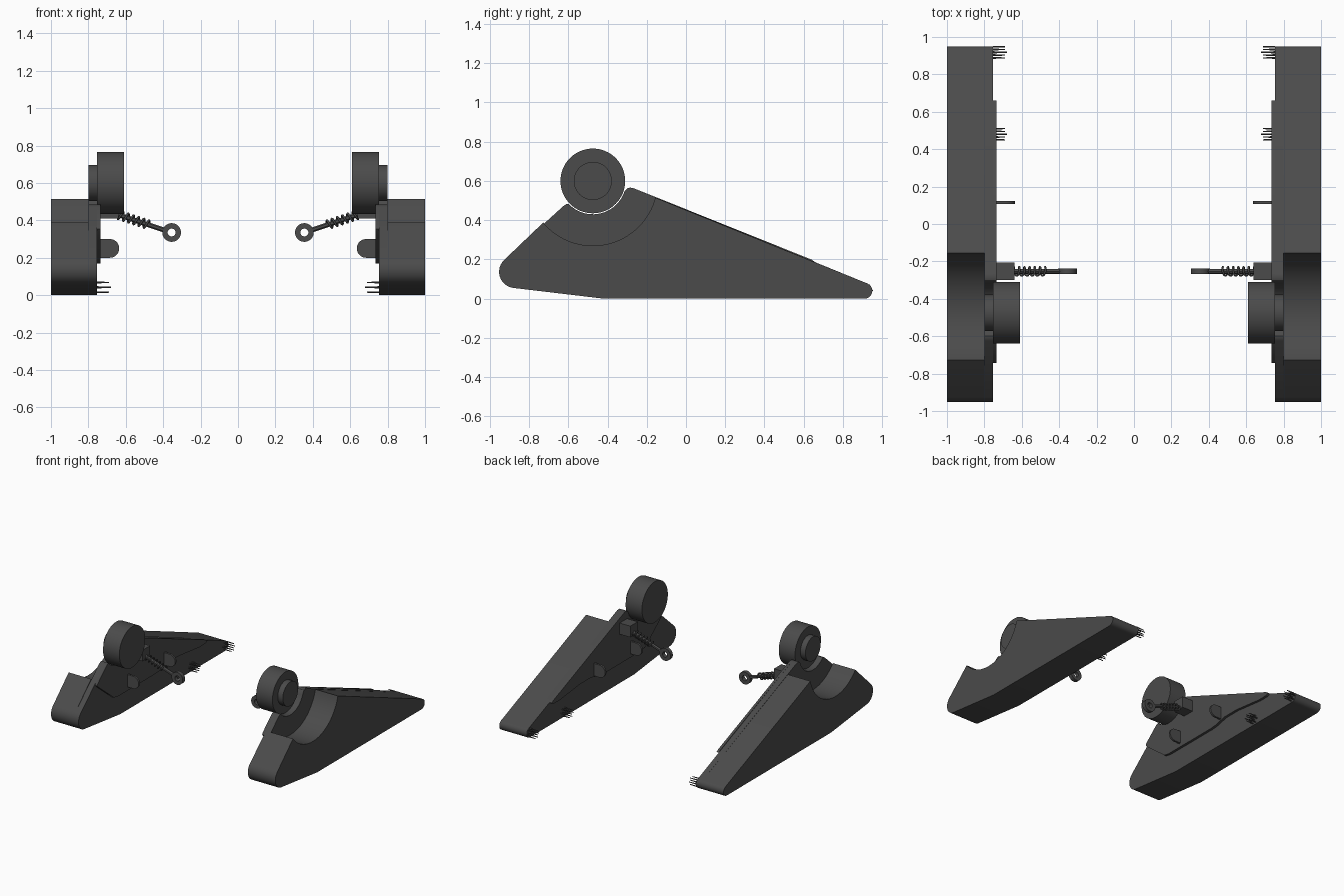
import bpy, bmesh, math
from mathutils import Vector

if "Cube" in bpy.data.objects:
    bpy.data.objects.remove(bpy.data.objects["Cube"])

dark = bpy.data.materials.new("dark_grey")
dark.diffuse_color = (0.07, 0.07, 0.07, 1)
dark.use_nodes = True
dark.node_tree.nodes["Principled BSDF"].inputs["Base Color"].default_value = dark.diffuse_color

WY, WZ = -0.475, 0.60      # wheel centre


def finish(obj):
    """Assign the colour and mirror the part to the other pod."""
    obj.data.materials.append(dark)
    m = obj.modifiers.new("mirror", 'MIRROR')
    m.use_mirror_merge = False


def add_mesh(name, bm):
    bmesh.ops.recalc_face_normals(bm, faces=bm.faces)
    me = bpy.data.meshes.new(name)
    bm.to_mesh(me)
    bm.free()
    obj = bpy.data.objects.new(name, me)
    bpy.context.collection.objects.link(obj)
    finish(obj)
    bpy.ops.object.select_all(action='DESELECT')
    obj.select_set(True)
    bpy.context.view_layer.objects.active = obj
    bpy.ops.object.shade_smooth_by_angle(angle=math.radians(30))
    return obj


def prism(bm, pts, a, b, place):
    """Extrude a 2D outline from a to b; place(u, v, w) gives the 3D point."""
    face = bm.faces.new([bm.verts.new(place(u, v, a)) for u, v in pts])
    res = bmesh.ops.extrude_face_region(bm, geom=[face])
    shift = Vector(place(0, 0, b)) - Vector(place(0, 0, a))
    verts = [g for g in res["geom"] if isinstance(g, bmesh.types.BMVert)]
    bmesh.ops.translate(bm, verts=verts, vec=shift)


def side(u, v, w):         # outline in y, z
    return (w, u, v)


def facing(u, v, w):       # outline in x, z
    return (u, w, v)


def rod(bm, p, q, r1, r2=None, seg=12):
    p, q = Vector(p), Vector(q)
    d = q - p
    mat = d.to_track_quat('Z', 'Y').to_matrix().to_4x4()
    mat.translation = (p + q) / 2
    bmesh.ops.create_cone(bm, cap_ends=True, segments=seg, radius1=r1,
                          radius2=r1 if r2 is None else r2, depth=d.length, matrix=mat)


def arc(cy, cz, r, a0, a1, n):
    out = []
    for i in range(n + 1):
        a = math.radians(a0 + (a1 - a0) * i / n)
        out.append((cy + r * math.cos(a), cz + r * math.sin(a)))
    return out


# Shared outline pieces: rounded nose, flat base and rounded tail
tail = arc(0.91, 0.04, 0.04, 68, -90, 10)
nose = arc(-0.87, 0.137, 0.083, 264, 133, 12)
base = tail + [(-0.42, 0.0)] + nose
notch = ([(-0.625, 0.472), (-0.61, 0.482), (-0.598, 0.484)]
         + arc(WY, WZ, 0.17, 226, 342, 20)
         + [(-0.30, 0.562), (-0.285, 0.566), (-0.265, 0.562)])

# Outer body with the wide wheel recess
bm = bmesh.new()
prism(bm, base + arc(WY, WZ, 0.33, 220, 345, 32), 0.80, 1.0, side)
add_mesh("outer_body", bm)

# Inner wall that cradles the wheel
bm = bmesh.new()
prism(bm, base + notch, 0.755, 0.80, side)
add_mesh("inner_wall", bm)

# Raised panel on the inner wall
bm = bmesh.new()
panel = [(0.64, 0.199), (0.66, 0.185), (0.64, 0.172), (0.56, 0.17), (0.30, 0.20),
         (0.16, 0.20), (0.06, 0.175), (0.0, 0.17), (-0.48, 0.17), (-0.53, 0.18),
         (-0.73, 0.34), (-0.742, 0.355), (-0.735, 0.371)]
prism(bm, panel + notch, 0.735, 0.755, side)
add_mesh("inner_panel", bm)

# Wheel and hub
bm = bmesh.new()
rod(bm, (0.61, WY, WZ), (0.755, WY, WZ), 0.165, seg=64)
add_mesh("wheel", bm)
bm = bmesh.new()
rod(bm, (0.755, WY, WZ), (0.80, WY, WZ), 0.097, seg=48)
add_mesh("wheel_hub", bm)

# Rounded fins on the panel
bm = bmesh.new()
for y in (0.115, -0.35):
    fin = [(0.735, 0.30)] + arc(0.685, 0.25, 0.05, 90, 270, 16) + [(0.735, 0.20)]
    prism(bm, fin, y - 0.008, y + 0.008, facing)
add_mesh("fins", bm)

# Clusters of contact pins
bm = bmesh.new()
for y, z in ((0.918, 0.042), (0.48, 0.042)):
    rod(bm, (0.755, y, z), (0.68, y, z), 0.006, 0.003, 8)
    for py, pz in arc(y, z, 0.03, 0, 300, 5):
        rod(bm, (0.755, py, pz), (0.69, py, pz), 0.005, 0.003, 8)
add_mesh("contact_pins", bm)

# Mount block, strut and end eye
SY = -0.253
bm = bmesh.new()
prism(bm, [(0.64, 0.41), (0.74, 0.41), (0.74, 0.50), (0.64, 0.50)], -0.30, -0.205, facing)
add_mesh("strut_mount", bm)

start, end = Vector((0.66, SY, 0.437)), Vector((0.355, SY, 0.335))
axis = (end - start).normalized()
bm = bmesh.new()
rod(bm, start, end - axis * 0.035, 0.013)
add_mesh("strut_rod", bm)

bm = bmesh.new()
loops = [[bm.verts.new((x, y, z)) for x, z in arc(end.x, end.z, r, 0, 348.75, 31)]
         for r, y in ((0.05, SY - 0.015), (0.05, SY + 0.015),
                      (0.021, SY + 0.015), (0.021, SY - 0.015))]
for k in range(4):
    a, b = loops[k], loops[(k + 1) % 4]
    for i in range(32):
        j = (i + 1) % 32
        bm.faces.new((a[i], a[j], b[j], b[i]))
add_mesh("strut_eye", bm)

# Coil spring around the strut
curve = bpy.data.curves.new("strut_spring", 'CURVE')
curve.dimensions = '3D'
curve.bevel_depth = 0.006
curve.bevel_resolution = 1
curve.use_fill_caps = True
TURNS, STEPS = 6, 16
up = axis.cross(Vector((0, 1, 0)))
spline = curve.splines.new('POLY')
spline.points.add(TURNS * STEPS)
for i, pt in enumerate(spline.points):
    a = 2 * math.pi * i / STEPS
    p = start + axis * (0.02 + 0.175 * i / (TURNS * STEPS))
    p = p + 0.023 * (math.cos(a) * Vector((0, 1, 0)) + math.sin(a) * up)
    pt.co = (*p, 1)
spring = bpy.data.objects.new("strut_spring", curve)
bpy.context.collection.objects.link(spring)
finish(spring)
